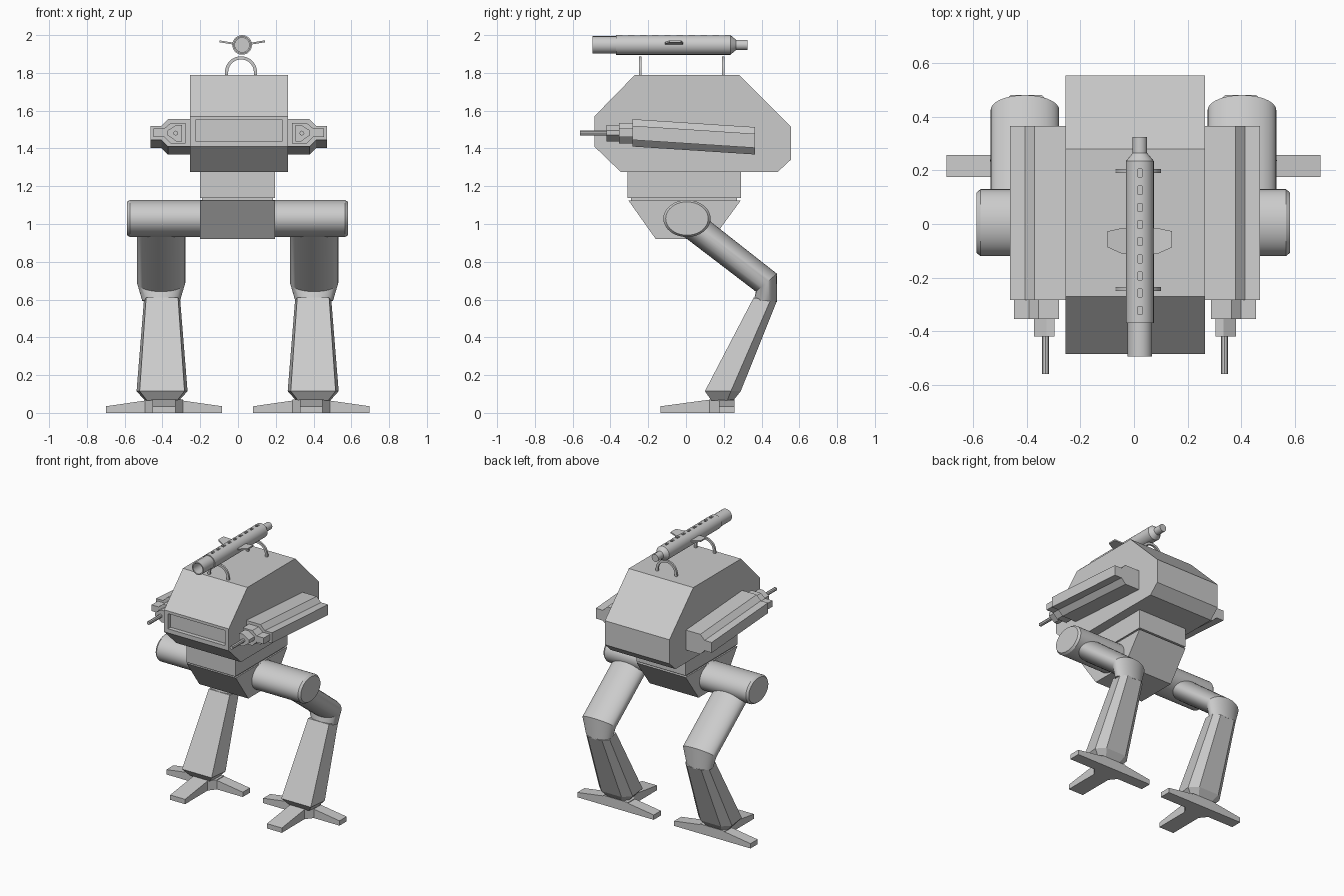
import bpy, bmesh, math
from mathutils import Vector

cube = bpy.data.objects.get("Cube")
if cube:
    bpy.data.objects.remove(cube, do_unlink=True)

grey = bpy.data.materials.new("plain_grey")
grey.use_nodes = True
grey.diffuse_color = (0.6, 0.6, 0.6, 1)
grey.node_tree.nodes["Principled BSDF"].inputs["Base Color"].default_value = (0.6, 0.6, 0.6, 1)


def finish(name, bm, smooth=False):
    bmesh.ops.recalc_face_normals(bm, faces=bm.faces[:])
    mesh = bpy.data.meshes.new(name)
    bm.to_mesh(mesh)
    bm.free()
    mesh.materials.append(grey)
    obj = bpy.data.objects.new(name, mesh)
    bpy.context.collection.objects.link(obj)
    if smooth:
        bpy.ops.object.select_all(action='DESELECT')
        obj.select_set(True)
        bpy.context.view_layer.objects.active = obj
        bpy.ops.object.shade_smooth_by_angle(angle=math.radians(32))
    return obj


def loft(name, rings, smooth=False):
    """Skin a list of equal-length point rings and cap both ends."""
    bm = bmesh.new()
    rows = [[bm.verts.new(p) for p in ring] for ring in rings]
    n = len(rows[0])
    for a, b in zip(rows, rows[1:]):
        for i in range(n):
            j = (i + 1) % n
            bm.faces.new((a[i], a[j], b[j], b[i]))
    bm.faces.new(rows[0])
    bm.faces.new(rows[-1])
    return finish(name, bm, smooth)


def side_prism(name, profile, x0, x1):
    return loft(name, [[(x, y, z) for y, z in profile] for x in (x0, x1)])


def front_prism(name, profile, y0, y1, drop=0.0):
    return loft(name, [[(x, y0, z) for x, z in profile],
                       [(x, y1, z - drop) for x, z in profile]])


def plan_prism(name, outline, z0, z1):
    return loft(name, [[(x, y, z) for x, y in outline] for z in (z0, z1)])


def circle(n):
    return [(math.cos(2 * math.pi * i / n), math.sin(2 * math.pi * i / n)) for i in range(n)]


def limb_ring(cx, front, back, half, section):
    """Section placed across a limb; front and back are (y, z) edge points."""
    a, b = Vector((0, *front)), Vector((0, *back))
    mid, rad = (a + b) / 2, (b - a) / 2
    return [Vector((cx + u * half, 0, 0)) + mid + rad * v for u, v in section]


def tube(name, cx, cz, stations, n=24):
    return loft(name, [[(cx + r * c, y, cz + r * s) for c, s in circle(n)]
                       for y, r in stations], True)


def cut(obj, boxes):
    """Subtract axis-aligned boxes given as (centre, size)."""
    bm = bmesh.new()
    for centre, size in boxes:
        made = bmesh.ops.create_cube(bm, size=1)["verts"]
        bmesh.ops.scale(bm, vec=size, verts=made)
        bmesh.ops.translate(bm, vec=centre, verts=made)
    cutter = finish("cutter", bm)
    cutter.hide_render = True
    mod = obj.modifiers.new("cut", 'BOOLEAN')
    mod.operation, mod.solver, mod.object = 'DIFFERENCE', 'EXACT', cutter
    bpy.context.view_layer.objects.active = obj
    bpy.ops.object.modifier_apply(modifier=mod.name)
    bpy.data.objects.remove(cutter, do_unlink=True)


# Cabin with a recessed front panel
cabin = side_prism("cabin", [(-0.27, 1.79), (0.28, 1.79), (0.555, 1.515), (0.555, 1.34),
                             (0.485, 1.275), (-0.345, 1.275), (-0.485, 1.41), (-0.485, 1.57)],
                   -0.255, 0.265)
cut(cabin, [((0.005, -0.485, 1.495), (0.46, 0.06, 0.11))])

# Neck and pelvis
side_prism("neck", [(-0.31, 1.275), (0.29, 1.275), (0.29, 1.137), (-0.31, 1.137)], -0.2, 0.195)
side_prism("neck_joint", [(-0.29, 1.14), (0.27, 1.14), (0.27, 1.12), (-0.29, 1.12)], -0.19, 0.185)
side_prism("pelvis", [(-0.305, 1.125), (0.29, 1.125), (0.14, 0.92), (-0.16, 0.92)], -0.2, 0.195)

# Hip axle with bevelled ends
loft("hip_axle", [[(x, 0.005 + 0.125 * k * c, 1.029 + 0.098 * k * s) for c, s in circle(40)]
                  for x, k in ((-0.588, 0.9), (-0.573, 1), (0.567, 1), (0.582, 0.9))], True)

# Legs and feet
shin_section = [(-0.88, -1), (0.88, -1), (1, 0.45), (0.6, 1), (-0.6, 1), (-1, 0.45)]
for side, s in (("left", 1), ("right", -1)):
    cx = s * 0.405 - 0.002
    loft(side + "_thigh", [limb_ring(cx, f, b, w, circle(36)) for f, b, w in (
        ((-0.02, 0.94), (0.07, 1.06), 0.128),
        ((0.37, 0.642), (0.481, 0.737), 0.128),
        ((0.36, 0.6), (0.481, 0.587), 0.1))], True)
    cx = s * 0.4 - 0.002
    loft(side + "_shin", [limb_ring(cx, f, b, w, shin_section) for f, b, w in (
        ((0.358, 0.61), (0.481, 0.592), 0.096),
        ((0.1, 0.115), (0.29, 0.115), 0.135),
        ((0.135, 0.065), (0.25, 0.065), 0.09))])
    cx = s * 0.39 - 0.002
    plan_prism(side + "_foot_hub", [(cx + x, y) for x, y in (
        (-0.1, 0.257), (0.1, 0.257), (0.1, 0.175), (0.06, 0.125),
        (-0.06, 0.125), (-0.1, 0.175))], 0, 0.07)
    loft(side + "_front_toe", [[(cx - 0.06, y, 0), (cx + 0.06, y, 0),
                                (cx + 0.06, y, h), (cx - 0.06, y, h)]
                               for y, h in ((0.125, 0.07), (-0.135, 0.035))])
    for toe, t in (("outer", s), ("inner", -s)):
        loft(side + "_" + toe + "_toe", [[(cx + t * d, 0.175, 0), (cx + t * d, 0.257, 0),
                                          (cx + t * d, 0.257, h), (cx + t * d, 0.175, h)]
                                         for d, h in ((0.1, 0.065), (0.308, 0.035))])

# Side guns: housing, stepped front blocks and a thin barrel
housing = [(0.25, 1.555), (0.375, 1.555), (0.41, 1.52), (0.467, 1.52),
           (0.467, 1.445), (0.41, 1.445), (0.375, 1.41), (0.25, 1.41)]
collar = [(0.283, 1.535), (0.36, 1.535), (0.395, 1.505), (0.452, 1.505),
          (0.452, 1.46), (0.395, 1.46), (0.36, 1.425), (0.283, 1.425)]
block = [(0.3, 1.525), (0.33, 1.525), (0.377, 1.495), (0.377, 1.47), (0.33, 1.437), (0.3, 1.437)]
for side, s in (("left", 1), ("right", -1)):
    for part, shape, y0, y1, drop in (("gun_housing", housing, -0.283, 0.365, 0.042),
                                      ("gun_collar", collar, -0.355, -0.27, 0),
                                      ("gun_block", block, -0.42, -0.34, 0)):
        front_prism(side + "_" + part, [(0.004 + s * x, z) for x, z in shape], y0, y1, drop)
    tube(side + "_gun_barrel", 0.004 + s * 0.334, 1.481, ((-0.56, 0.013), (-0.4, 0.013)), 8)

# Roof gun: slotted jacket, hollow muzzle and rear stub
gx, gz = 0.022, 1.948
jacket = tube("roof_gun_jacket", gx, gz, ((-0.37, 0.052), (0.235, 0.052),
                                          (0.265, 0.027), (0.325, 0.027)))
cut(jacket, [((gx, 0.19 - i * 0.064, gz + 0.052), (0.016, 0.03, 0.03)) for i in range(9)])
tube("roof_gun_muzzle", gx, gz, ((-0.4, 0.038), (-0.495, 0.038), (-0.495, 0.046),
                                 (-0.38, 0.046), (-0.36, 0.046)))
for s in (-1, 1):
    loft("roof_gun_left_fin" if s > 0 else "roof_gun_right_fin",
         [[(gx + s * d, y0, z), (gx + s * d, y1, z), (gx + s * d, y1, z + 0.01),
           (gx + s * d, y0, z + 0.01)]
          for d, y0, y1, z in ((0.03, -0.112, -0.015, 1.947), (0.065, -0.112, -0.015, 1.953),
                               (0.12, -0.087, -0.027, 1.962))])

# Arched roof gun mounts
for name, y in (("front_mount", -0.243), ("rear_mount", 0.198)):
    path = [(-1, -0.2)] + [(-math.cos(math.pi * i / 20), math.sin(math.pi * i / 20))
                           for i in range(21)] + [(1, -0.2)]
    loft(name, [[(0.016 + r * u, yy, 1.803 + r * v)
                 for r, yy in ((0.068, y - 0.007), (0.085, y - 0.007),
                               (0.085, y + 0.007), (0.068, y + 0.007))]
                for u, v in path], True)
